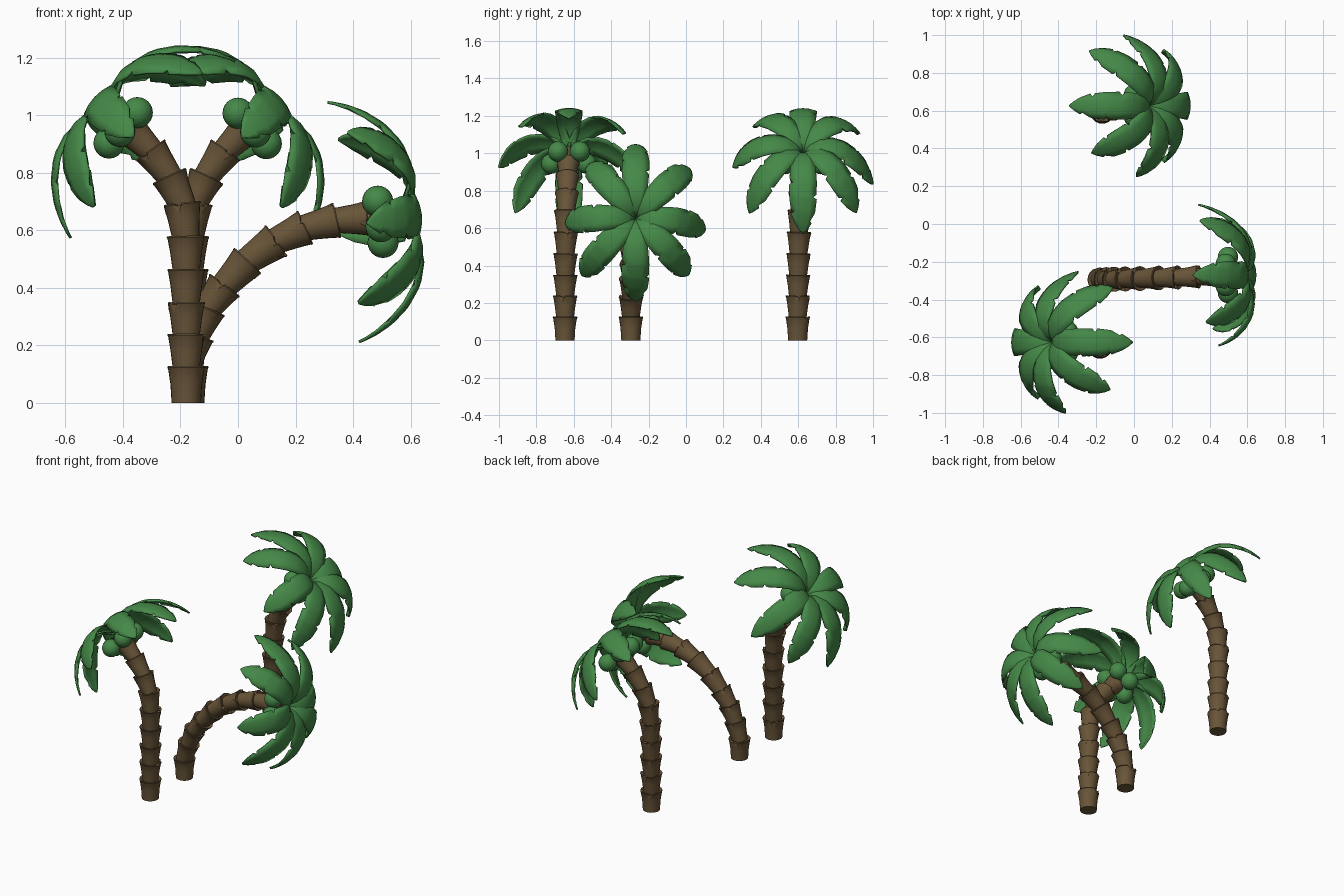
import bpy, bmesh, random
from math import sin, cos, pi, radians
from mathutils import Vector, Matrix

if "Cube" in bpy.data.objects:
    bpy.data.objects.remove(bpy.data.objects["Cube"])

random.seed(4)


def material(name, rgb):
    m = bpy.data.materials.new(name)
    m.diffuse_color = (*rgb, 1)
    m.use_nodes = True
    m.node_tree.nodes["Principled BSDF"].inputs["Base Color"].default_value = m.diffuse_color
    return m


LEAF = material("leaf_green", (0.06, 0.25, 0.065))
BARK = material("bark_brown", (0.14, 0.09, 0.04))


def finish(bm, name, mat, angle=35):
    bmesh.ops.recalc_face_normals(bm, faces=bm.faces)
    me = bpy.data.meshes.new(name)
    bm.to_mesh(me)
    bm.free()
    me.materials.append(mat)
    ob = bpy.data.objects.new(name, me)
    bpy.context.collection.objects.link(ob)
    bpy.ops.object.select_all(action='DESELECT')
    ob.select_set(True)
    bpy.context.view_layer.objects.active = ob
    bpy.ops.object.shade_smooth_by_angle(angle=radians(angle))
    return ob


def frame(axis, origin):
    # local z along the axis, local y along the world y
    z = axis.normalized()
    x = Vector((0, 1, 0)).cross(z).normalized()
    y = z.cross(x)
    m = Matrix((x, y, z)).transposed().to_4x4()
    m.translation = origin
    return m


# Trunk: nested cups, each wider at the top, with split rims
def trunk(name, pts):
    bm = bmesh.new()
    n = 24
    for i, (a, b) in enumerate(zip(pts, pts[1:])):
        m = frame(b - a, a)
        L = (b - a).length
        k = 1.0 - 0.1 * max(0, i - 5) / 4
        prof = [(0.046 if i else 0.051, -0.015 if i else 0), (0.055, L * 0.5), (0.063, L * 0.92),
                (0.066, L * 0.96), (0.064, L), (0.046, L - 0.008)]
        splits = random.sample(range(n), 2)
        rings = []
        for j, (r, h) in enumerate(prof):
            ring = []
            for s in range(n):
                cut = 0.03 if s in splits and j in (3, 4) else 0
                rr = r - (0.006 if cut else 0)
                t = 2 * pi * s / n
                ring.append(bm.verts.new(m @ Vector((rr * k * cos(t), rr * k * sin(t), h - cut))))
            rings.append(ring)
        for lo, hi in zip(rings, rings[1:]):
            for s in range(n):
                bm.faces.new((lo[s], lo[(s + 1) % n], hi[(s + 1) % n], hi[s]))
        bm.faces.new(rings[0][::-1])
        bm.faces.new(rings[-1])
    finish(bm, name, BARK)


# Frond outline: position along the rib, left and right half widths (with notches)
OUTLINE = [(0, .02, .02), (.12, .042, .042), (.25, .058, .058), (.4, .069, .069),
           (.52, .074, .074), (.56, .056, .075), (.58, .076, .075), (.68, .075, .073),
           (.70, .075, .055), (.72, .074, .075), (.80, .068, .068), (.82, .05, .067),
           (.84, .066, .064), (.90, .05, .038), (.92, .045, .046), (.97, .022, .022),
           (1, .003, .003)]
RIB = [Vector(p) for p in ((0, -.075), (.10, .09), (.36, .0), (.42, -.25))]
# Fronds: angle from the upper side towards +y, reach, lift of the tip
FRONDS = [(0, 1, 0), (45, .97, .02), (95, .89, -.03), (135, .95, .015),
          (180, 1, 0), (225, .96, .015), (268, .89, .08), (321, .94, .055)]


def rib(t):
    a, b, c, d = RIB
    u = 1 - t
    pos = a * u**3 + b * 3 * u * u * t + c * 3 * u * t * t + d * t**3
    tan = ((b - a) * u * u + (c - b) * 2 * u * t + (d - c) * t * t).normalized()
    return pos, tan


# Crown: eight drooping arched fronds around the trunk end
def crown(name, m, side):
    bm = bmesh.new()
    for deg, reach, lift in FRONDS:
        ang = radians(deg if side > 0 else 180 - deg)
        spin = m @ Matrix.Rotation(ang, 4, 'Z')
        rows = []
        for t, wl, wr in OUTLINE:
            p, tan = rib(t)
            row = []
            for s in (-1, -.5, 0, .5, 1):
                w = s * 0.96 * (wl if s < 0 else wr)
                drop = 3.0 * w * w
                row.append(bm.verts.new(spin @ Vector((
                    (p.x + tan.y * drop) * reach, w, p.y - tan.x * drop + lift * t * t))))
            rows.append(row)
        for lo, hi in zip(rows, rows[1:]):
            for s in range(4):
                bm.faces.new((lo[s], hi[s], hi[s + 1], lo[s + 1]))
    ob = finish(bm, name, LEAF)
    sol = ob.modifiers.new("thickness", 'SOLIDIFY')
    sol.thickness = 0.01
    sol.offset = 0


# Coconuts: ring of five under the crown
def coconuts(name, m, side):
    bm = bmesh.new()
    for i in range(5):
        t = pi / 5 + i * 2 * pi / 5
        loc = m @ Vector((side * (0.08 * cos(t) - 0.008), 0.1 * sin(t), -0.122))
        bmesh.ops.create_uvsphere(bm, u_segments=20, v_segments=12, radius=0.054,
                                  matrix=Matrix.Translation(loc))
    finish(bm, name, LEAF)


def tree(name, path, hub, axis, y0, y1):
    axis = Vector((axis[0], 0, axis[1])).normalized()
    hub = Vector((hub[0], y1, hub[1]))
    n = len(path)
    pts = [Vector((x, y0 + (y1 - y0) * (i / n) ** 2, z)) for i, (x, z) in enumerate(path)]
    pts.append(hub - axis * 0.08)
    m = frame(axis, hub)
    side = 1 if axis.x < 0 else -1
    trunk(name + "_trunk", pts)
    crown(name + "_fronds", m, side)
    coconuts(name + "_coconuts", m, side)


UPRIGHT = [(-.18, 0), (-.18, .128), (-.18, .24), (-.18, .35), (-.18, .465), (-.182, .58),
           (-.195, .695), (-.24, .79), (-.305, .88), (-.375, .95)]
BENT = [(-.18, 0), (-.18, .128), (-.147, .235), (-.105, .33), (-.045, .41), (.035, .495),
        (.135, .565), (.235, .61), (.345, .635), (.45, .642)]

tree("left_palm", UPRIGHT, (-.478, 1.051), (-.73, .68), -.647, -.626)
tree("right_palm", [(-x - .348, z) for x, z in UPRIGHT], (.128, 1.049), (.73, .68), .597, .626)
tree("bent_palm", BENT, (.614, .661), (.99, .13), -.295, -.27)
